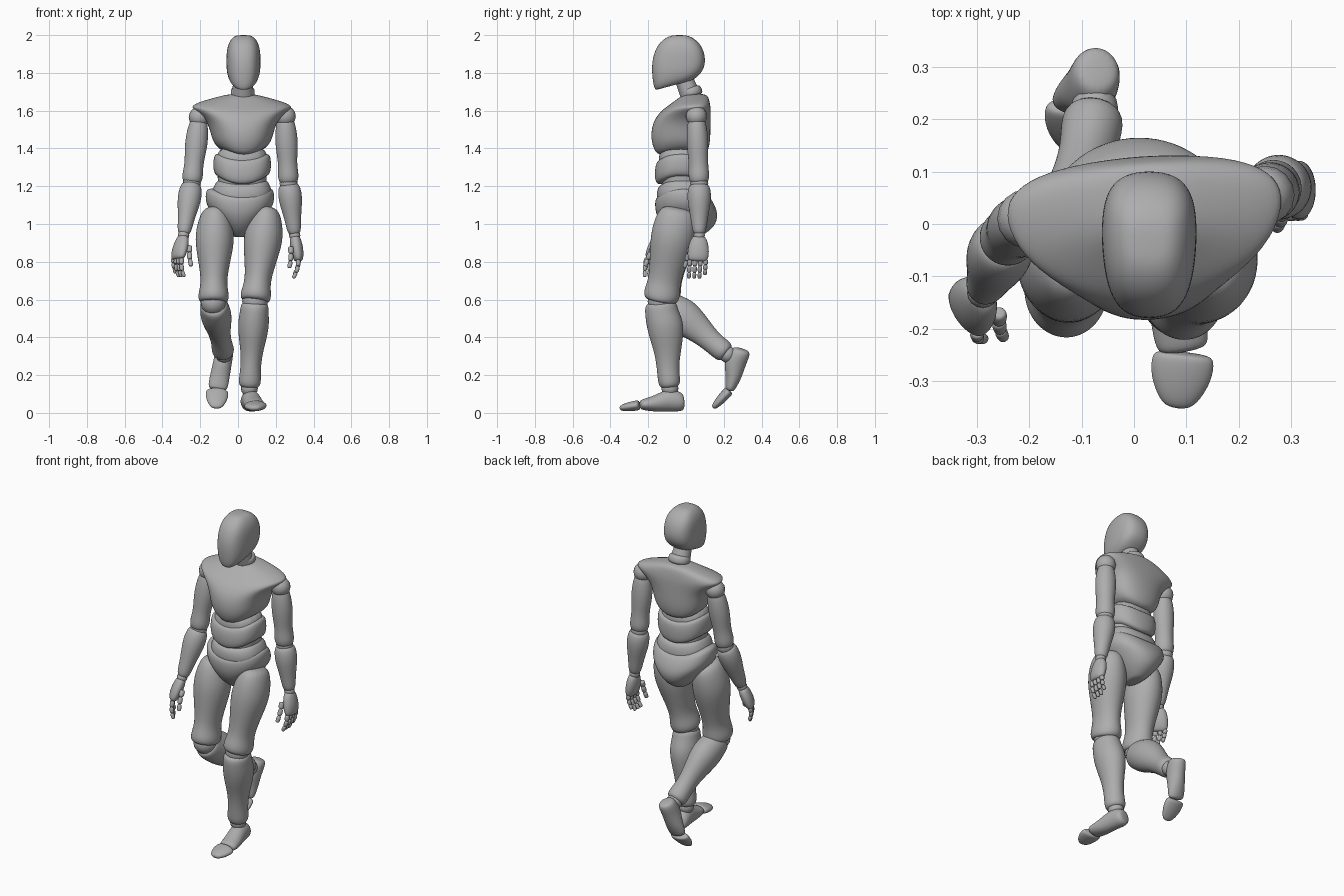
import bpy
import bmesh
import math
from mathutils import Vector

default_cube = bpy.data.objects.get("Cube")
if default_cube:
    bpy.data.objects.remove(default_cube, do_unlink=True)

# Single matte grey
grey = bpy.data.materials.new("mannequin_grey")
grey.use_nodes = True
colour = (0.42, 0.42, 0.42, 1)
grey.diffuse_color = colour
grey.node_tree.nodes["Principled BSDF"].inputs["Base Color"].default_value = colour

SIDES = 16
ANGLES = [2 * math.pi * i / SIDES for i in range(SIDES)]


def finish(name, bm):
    """Turn a bmesh into a smooth grey object."""
    bmesh.ops.recalc_face_normals(bm, faces=bm.faces)
    mesh = bpy.data.meshes.new(name)
    bm.to_mesh(mesh)
    bm.free()
    mesh.materials.append(grey)
    mesh.shade_smooth()
    obj = bpy.data.objects.new(name, mesh)
    bpy.context.collection.objects.link(obj)
    return obj


def loft(name, sections):
    """Skin a list of closed sections, cap the ends and soften the result."""
    bm = bmesh.new()
    rings = [[bm.verts.new(p) for p in section] for section in sections]
    for low, high in zip(rings, rings[1:]):
        for i in range(SIDES):
            j = (i + 1) % SIDES
            bm.faces.new((low[i], low[j], high[j], high[i]))
    bm.faces.new(rings[0])
    bm.faces.new(rings[-1])
    obj = finish(name, bm)
    soft = obj.modifiers.new("soften", "SUBSURF")
    soft.levels = soft.render_levels = 2
    return obj


def limb(name, start, end, front, profile):
    """Profile entries: position along axis, half width, half depth, shift to front."""
    start, end = Vector(start), Vector(end)
    axis = end - start
    side = axis.cross(Vector(front)).normalized()
    ahead = side.cross(axis).normalized()
    sections = []
    for t, width, depth, shift in profile:
        centre = start + axis * t + ahead * shift
        sections.append([centre + side * width * math.cos(a) + ahead * depth * math.sin(a)
                         for a in ANGLES])
    return loft(name, sections)


def trunk(name, middle, rings, power=2.4, taper=0, turn=0):
    """Rings: height, half width, front y, back y, lift at the flanks, rise at the back."""
    def bulge(v):
        return math.copysign(abs(v) ** (2 / power), v)
    sections = []
    for z, width, front, back, lift, tilt in rings:
        section = []
        for a in ANGLES:
            u, v = bulge(math.cos(a)), bulge(math.sin(a))
            x = width * u * (1 + taper * v)
            y = (front + back) / 2 + (back - front) / 2 * v
            section.append((middle + x * math.cos(turn) - y * math.sin(turn),
                            y * math.cos(turn) + x * math.sin(turn),
                            z + lift * u * u + tilt * v))
        sections.append(section)
    return loft(name, sections)


def ball(name, centre, radius):
    bm = bmesh.new()
    bmesh.ops.create_uvsphere(bm, u_segments=SIDES, v_segments=SIDES // 2, radius=radius)
    bmesh.ops.translate(bm, verts=bm.verts, vec=Vector(centre))
    return finish(name, bm)


# Head and neck
trunk("head", .029, [
    (2.0, .025, -.06, -.01, 0, 0),
    (1.994, .052, -.095, .025, 0, 0),
    (1.965, .077, -.138, .068, 0, 0),
    (1.92, .09, -.166, .096, 0, 0),
    (1.86, .092, -.183, .107, 0, 0),
    (1.80, .09, -.182, .092, 0, .01),
    (1.755, .075, -.174, .062, 0, .025),
    (1.735, .052, -.163, .035, 0, .025),
    (1.735, .042, -.155, .025, 0, .025)], power=2.7, taper=.08)
STALK = [(0, .06, .055, 0), (.3, .06, .055, 0), (.7, .052, .05, 0), (1, .05, .05, 0)]
limb("neck", (.025, .04, 1.64), (.025, -.02, 1.79), (0, -1, 0), STALK)
limb("neck_collar", (.025, .035, 1.67), (.025, .02, 1.73), (0, -1, 0),
     [(0, .065, .06, 0), (.5, .066, .06, 0), (1, .06, .055, 0)])

# Chest with overhanging shoulders
trunk("chest", .022, [
    (1.69, .055, 0, .1, 0, 0),
    (1.675, .12, -.03, .118, 0, 0),
    (1.648, .22, -.065, .125, 0, 0),
    (1.615, .272, -.11, .13, .01, 0),
    (1.585, .255, -.145, .132, .02, 0),
    (1.53, .183, -.182, .132, .02, 0),
    (1.45, .163, -.19, .132, .01, 0),
    (1.39, .143, -.172, .122, .03, 0),
    (1.352, .1, -.145, .1, .03, 0)], taper=.15, turn=math.radians(4))

# Stacked abdomen segments
trunk("waist_core", .022, [
    (1.1, .13, -.12, .08, 0, 0),
    (1.25, .13, -.135, .085, 0, 0),
    (1.33, .14, -.15, .095, 0, 0),
    (1.42, .13, -.14, .09, 0, 0)])
trunk("upper_abdomen", .022, [
    (1.345, .13, -.13, .09, .03, 0),
    (1.33, .152, -.16, .11, .04, 0),
    (1.27, .158, -.17, .115, .04, 0),
    (1.215, .15, -.165, .11, .05, 0),
    (1.2, .125, -.14, .09, .05, 0)])
trunk("lower_abdomen", .022, [
    (1.215, .12, -.13, .09, .03, 0),
    (1.19, .145, -.155, .11, .03, 0),
    (1.13, .165, -.16, .12, .04, 0),
    (1.1, .15, -.14, .1, .04, 0)])

# Pelvis tapering to the crotch
trunk("pelvis", .01, [
    (1.15, .16, -.14, .11, .045, 0),
    (1.135, .185, -.167, .135, .05, 0),
    (1.08, .188, -.168, .165, .03, 0),
    (1.03, .15, -.155, .172, .03, 0),
    (.98, .09, -.12, .15, 0, 0),
    (.94, .045, -.07, .09, 0, 0),
    (.93, .03, -.04, .06, 0, 0)], power=2.2)

# Limb profiles shared by both sides
THIGH = [(0, .05, .07, 0), (.08, .082, .108, 0), (.3, .11, .122, 0), (.5, .094, .108, 0),
         (.68, .076, .092, 0), (.81, .07, .088, 0), (.92, .084, .1, 0), (.99, .08, .09, 0),
         (1, .055, .06, 0)]
SHIN = [(0, .05, .06, 0), (.03, .075, .086, 0), (.12, .077, .09, 0), (.25, .085, .1, -.01),
        (.4, .078, .093, -.012), (.58, .06, .072, -.01), (.78, .053, .058, 0),
        (.94, .064, .062, 0), (1, .045, .045, 0)]
UPPER_ARM = [(0, .03, .03, 0), (.08, .052, .052, 0), (.4, .065, .061, 0), (.7, .048, .05, 0),
             (.88, .058, .058, 0), (.98, .05, .05, 0), (1, .035, .035, 0)]
FOREARM = [(0, .04, .04, 0), (.06, .06, .06, 0), (.3, .067, .067, 0), (.65, .045, .047, 0),
           (.9, .039, .038, 0), (1, .026, .026, 0)]
FOOT = [(0, .03, .035, 0), (.06, .05, .054, 0), (.35, .05, .062, .016), (.65, .053, .044, 0),
        (.92, .054, .03, 0), (1, .042, .022, 0)]
TOES = [(0, .048, .022, 0), (.08, .062, .028, 0), (.45, .06, .026, 0), (.8, .042, .02, 0),
        (1, .022, .01, 0)]
PALM = [(0, .022, .025, 0), (.15, .03, .045, 0), (.5, .036, .058, 0), (.85, .03, .057, 0),
        (1, .018, .045, 0)]
FORWARD = Vector((0, -1, 0))

# Pose of each side
POSE = {
    "left": dict(hip=(.155, -.04, 1.09), knee=(.09, -.135, .59), ankle=(.06, -.085, .13),
                 heel=(.055, -.01, .06), ball=(.095, -.245, .042), toe=(.083, -.352, .024),
                 instep=(0, 0, 1), shoulder=(.25, .055, 1.57), elbow=(.268, .07, 1.215),
                 wrist=(.3, .07, .94), knuckle=(.322, .062, .80),
                 index=(0, -1, 0), curl=(-1, 0, 0)),
    "right": dict(hip=(-.12, -.04, 1.09), knee=(-.13, -.13, .585), ankle=(-.075, .22, .31),
                  heel=(-.068, .295, .34), ball=(-.11, .23, .12), toe=(-.115, .142, .025),
                  instep=(0, -1, 0), shoulder=(-.205, .01, 1.565), elbow=(-.245, -.03, 1.215),
                  wrist=(-.288, -.13, .94), knuckle=(-.322, -.175, .81),
                  index=(.5, -.85, 0), curl=(.85, .5, 0)),
}


def digit(name, root, direction, curl, length, radius):
    """Three jointed phalanges that bend towards the palm."""
    point, heading = Vector(root), Vector(direction)
    tube = [(0, .6, .6, 0), (.15, 1, 1, 0), (.85, .95, .95, 0), (1, .6, .6, 0)]
    for k in range(3):
        heading = (heading + curl * .22).normalized()
        tip = point + heading * length / 3
        size = radius * (1 - .1 * k)
        limb(f"{name}_{k + 1}", point, tip, FORWARD + curl,
             [(t, w * size, d * size, s) for t, w, d, s in tube])
        point = tip


for side, p in POSE.items():
    # Leg and foot
    limb(f"{side}_thigh", p["hip"], p["knee"], FORWARD, THIGH)
    ball(f"{side}_knee_joint", p["knee"], .068)
    limb(f"{side}_shin", p["knee"], p["ankle"], FORWARD, SHIN)
    ball(f"{side}_ankle_joint", p["ankle"], .045)
    limb(f"{side}_foot", p["heel"], p["ball"], p["instep"], FOOT)
    limb(f"{side}_toes", p["ball"], p["toe"], p["instep"], TOES)

    # Arm
    ball(f"{side}_shoulder_joint", p["shoulder"], .056)
    limb(f"{side}_upper_arm", p["shoulder"], p["elbow"], FORWARD, UPPER_ARM)
    ball(f"{side}_elbow_joint", p["elbow"], .048)
    limb(f"{side}_forearm", p["elbow"], p["wrist"], FORWARD, FOREARM)
    ball(f"{side}_wrist_joint", p["wrist"], .03)

    # Hand
    index, curl = Vector(p["index"]), Vector(p["curl"])
    wrist, knuckle = Vector(p["wrist"]), Vector(p["knuckle"])
    limb(f"{side}_palm", wrist, knuckle, index, PALM)
    down = (knuckle - wrist).normalized()
    for n, label in enumerate(("little", "ring", "middle", "index")):
        root = knuckle - down * .012 + index * (n - 1.5) * .028
        reach = .085 if label == "little" else .105
        digit(f"{side}_{label}_finger", root, down, curl, reach, .014)
    thumb_root = wrist + down * .06 + index * .04 + curl * .03
    digit(f"{side}_thumb", thumb_root, down + index * .25, curl * .5, .12, .016)
